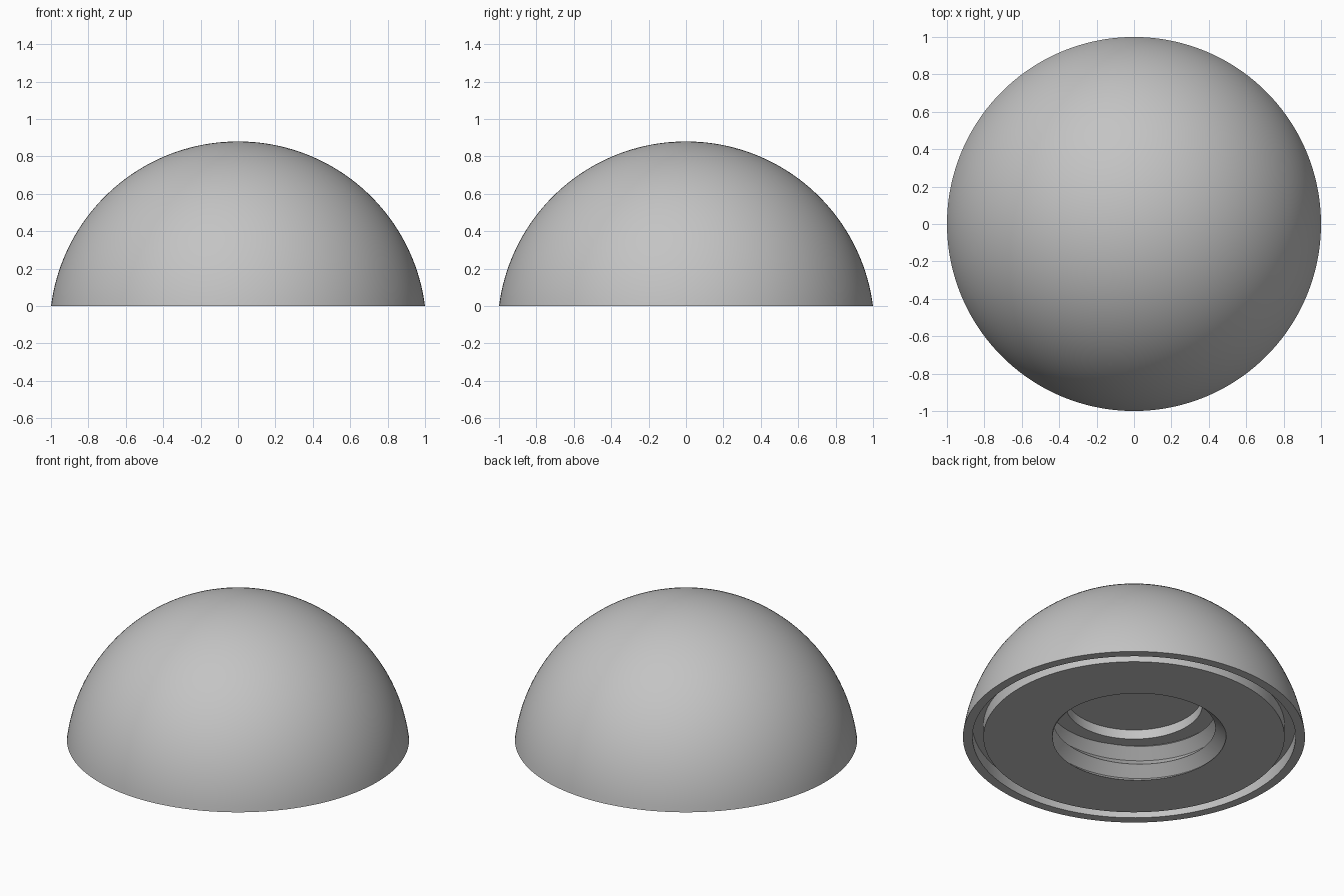
import bpy, bmesh, math

cube = bpy.data.objects.get("Cube")
if cube:
    bpy.data.objects.remove(cube)

SEGMENTS = 160
HEIGHT, CENTRE = 0.88, -0.128       # dome top and centre of its sphere
RADIUS = HEIGHT - CENTRE
PITCH, THREAD_TOP = 0.12, 0.217     # screw thread in the socket
START = math.radians(135)


def dome_profile(steps=40):
    """Spherical outside, from the top down to the rim."""
    end = math.acos(-CENTRE / RADIUS)
    return [(RADIUS * math.sin(end * i / steps),
             CENTRE + RADIUS * math.cos(end * i / steps)) for i in range(steps + 1)]


def thread_profile(turn):
    """Crests and roots of a V thread at one turn fraction, cut at both ends."""
    points = []
    for k in range(-2, 5):
        z = min(max(PITCH * (k / 2 + turn), 0), THREAD_TOP)
        phase = (z / PITCH - turn) % 1
        points.append((0.475 + 0.065 * abs(2 * phase - 1), z))
    return points


# Rim, ring groove and base plate; then the stepped end of the socket
base_profile = [(0.944, 0), (0.944, 0.08), (0.88, 0.08), (0.88, 0)]
socket_end = [(0.40, THREAD_TOP), (0.40, 0.278), (0, 0.278)]

bm = bmesh.new()
columns = []
for j in range(SEGMENTS + 1):
    turn = j / SEGMENTS
    angle = START + math.tau * turn
    profile = dome_profile() + base_profile + thread_profile(turn) + socket_end
    columns.append([bm.verts.new((r * math.cos(angle), r * math.sin(angle), z))
                    for r, z in profile])
for a, b in zip(columns, columns[1:]):
    for i in range(len(a) - 1):
        bm.faces.new((a[i], a[i + 1], b[i + 1], b[i]))
bmesh.ops.remove_doubles(bm, verts=bm.verts, dist=0.00005)
bmesh.ops.recalc_face_normals(bm, faces=bm.faces)

mesh = bpy.data.meshes.new("threaded_dome")
bm.to_mesh(mesh)
bm.free()
dome = bpy.data.objects.new("threaded_dome", mesh)
bpy.context.collection.objects.link(dome)

# Single plain grey
grey = bpy.data.materials.new("plain_grey")
grey.use_nodes = True
colour = (0.55, 0.55, 0.55, 1)
grey.diffuse_color = colour
grey.node_tree.nodes["Principled BSDF"].inputs["Base Color"].default_value = colour
mesh.materials.append(grey)

bpy.ops.object.select_all(action="DESELECT")
dome.select_set(True)
bpy.context.view_layer.objects.active = dome
bpy.ops.object.shade_smooth_by_angle(angle=math.radians(30))
